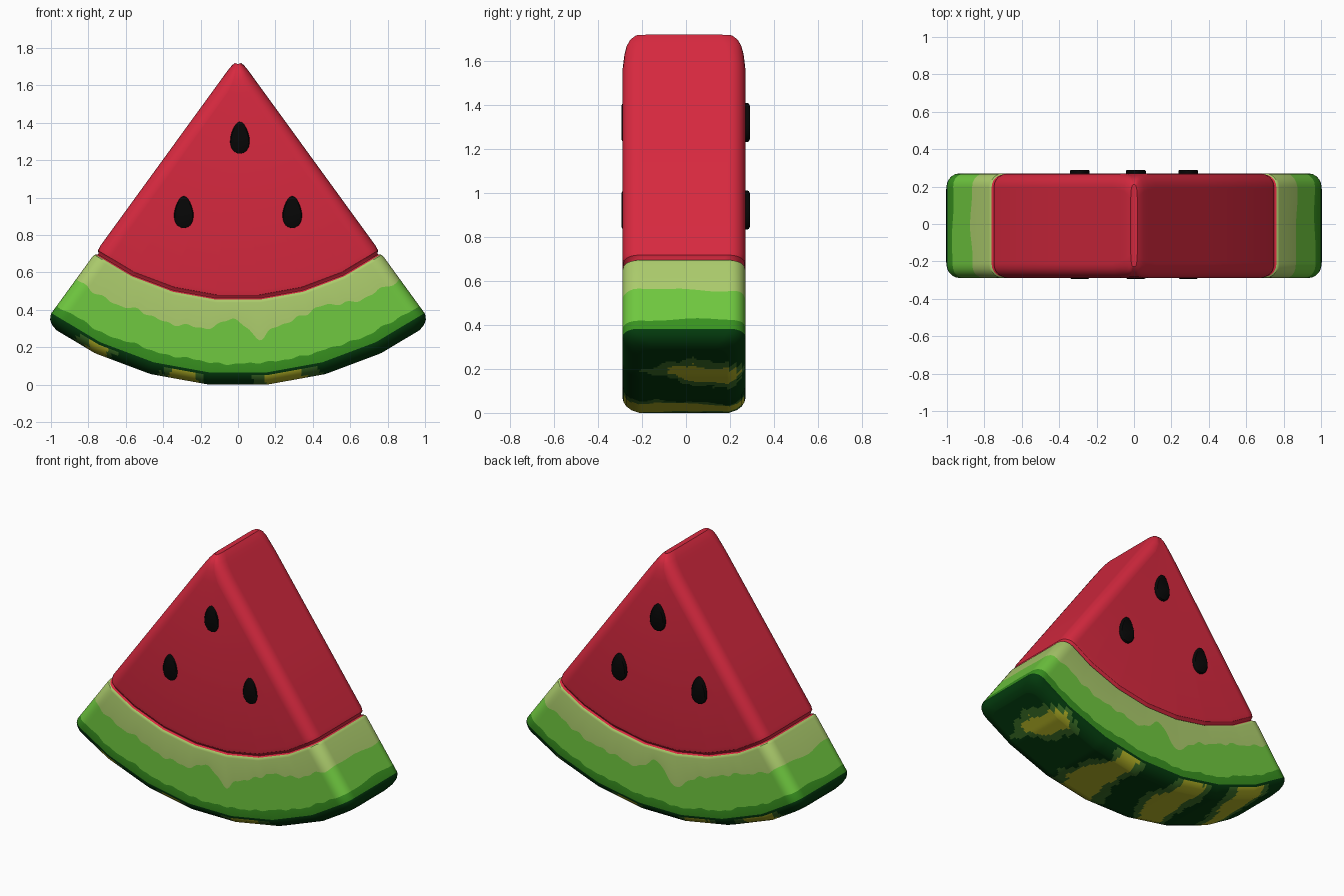
import bpy, bmesh
from math import sin, cos, pi, exp, radians, atan2, hypot

if "Cube" in bpy.data.objects:
    bpy.data.objects.remove(bpy.data.objects["Cube"])

TIP = 1.755                    # height of the wedge's sharp apex
HALF = radians(36)             # half opening angle
STEP = HALF / 3.5              # the rind arc has seven flat facets
DEPTH, MID_Y = 0.279, -0.009   # half thickness and its centre
ROUND = 0.07                   # rounding of the long edges
CORNER, LONG, ACROSS = 5, 140, 44
COLS = 2 * CORNER + LONG


def material(name, rgb):
    m = bpy.data.materials.new(name)
    m.use_nodes = True
    m.diffuse_color = (*rgb, 1)
    m.node_tree.nodes["Principled BSDF"].inputs["Base Color"].default_value = (*rgb, 1)
    return m


red = material("flesh red", (0.68, 0.022, 0.05))
pale = material("pale green", (0.41, 0.6, 0.15))
green = material("fresh green", (0.16, 0.58, 0.05))
leaf = material("deep green", (0.04, 0.29, 0.014))
dark = material("dark rind green", (0.001, 0.042, 0.004))
moss = material("moss green", (0.045, 0.16, 0.02))
olive = material("olive yellow", (0.46, 0.46, 0.02))
black = material("seed black", (0.002, 0.002, 0.002))


def finish(name, bm, mats):
    bmesh.ops.recalc_face_normals(bm, faces=bm.faces)
    mesh = bpy.data.meshes.new(name)
    bm.to_mesh(mesh)
    bm.free()
    for m in mats:
        mesh.materials.append(m)
    ob = bpy.data.objects.new(name, mesh)
    bpy.context.collection.objects.link(ob)
    bpy.ops.object.select_all(action='DESELECT')
    ob.select_set(True)
    bpy.context.view_layer.objects.active = ob
    bpy.ops.object.shade_smooth_by_angle(angle=radians(35))


def ragged(x, y):
    """Uneven painted edge, about -1 to 1."""
    return (0.3 * sin(7 * x + 3 * y + 2.4) + 0.3 * sin(19 * x - 8 * y)
            + 0.25 * sin(43 * x + 13 * y + 1) + 0.25 * sin(71 * x - 21 * y))


def bump(t, centre, width):
    return exp(-((t - centre) / width) ** 2)


def straight(x, y):
    return 0


def pale_edge(x, y):
    """Border of the pale band, the same on both faces seen head-on."""
    t = x if y < MID_Y else -x
    return (0.02 * ragged(x, y) - 0.08 * bump(t, -0.04, 0.08)
            + 0.05 * bump(t, 0.12, 0.05) - 0.05 * bump(t, 0.45, 0.22))


def deep_edge(x, y):
    return 0.012 * ragged(x, y)


def section(r, inset_u, inset_y, wobble):
    """Grid of points for a rounded rectangle bent round the apex at radius r."""
    length = r * HALF - inset_u
    cu = min(ROUND, 0.7 * length)
    row = []
    for i in range(CORNER + 1):
        a = i / CORNER * pi / 2
        row.append((-length + cu * (1 - cos(a)), ROUND * (1 - sin(a))))
    flat = length - cu
    middle = [(-flat + 2 * flat * i / LONG, 0) for i in range(1, LONG)]
    row = row + middle + [(-u, e) for u, e in reversed(row)]
    grid = []
    for u, e in row:
        phi = u / r
        facet = cos(STEP / 2) / cos((phi + STEP / 2) % STEP - STEP / 2)
        half = DEPTH - inset_y - e
        col = []
        for k in range(ACROSS + 1):
            y = MID_Y + half * (2 * k / ACROSS - 1)
            rr = r * facet + wobble(r * sin(phi), y)
            col.append((rr * sin(phi), y, TIP - rr * cos(phi)))
        grid.append(col)
    return grid


def loft(bm, levels):
    """Shell through the levels, closed over the last one."""
    last = COLS
    edge = [(j, 0) for j in range(last)] + [(last, k) for k in range(ACROSS)]
    edge += [(last - j, ACROSS) for j in range(last)]
    edge += [(0, ACROSS - k) for k in range(ACROSS)]
    before = None
    for r, iu, iy, wobble, slot in levels:
        grid = section(r, iu, iy, wobble)
        ring = {(j, k): bm.verts.new(grid[j][k]) for j, k in edge}
        if before:
            for a, b in zip(edge, edge[1:] + edge[:1]):
                f = bm.faces.new((before[a], before[b], ring[b], ring[a]))
                f.material_index = slot
        before = ring
    for j in range(last + 1):
        for k in range(ACROSS + 1):
            if (j, k) not in before:
                before[j, k] = bm.verts.new(grid[j][k])
    for j in range(last):
        for k in range(ACROSS):
            f = bm.faces.new((before[j, k], before[j + 1, k],
                              before[j + 1, k + 1], before[j, k + 1]))
            f.material_index = slot


# Flesh: from the groove above the rind up to the blunt tip
bm = bmesh.new()
flesh_levels = [(1.306, 0.007), (1.298, 0.018), (1.291, 0.015), (1.28, 0.004),
                (1.255, 0), (0.7, 0), (0.2, 0)]
tip_levels = [(0.13, 0, 0.008), (0.09, 0, 0.018), (0.06, 0.002, 0.035), (0.04, 0.007, 0.06)]
loft(bm, [(r, i, i, straight, 0) for r, i in flesh_levels]
     + [(r, iu, iy, straight, 0) for r, iu, iy in tip_levels])
finish("flesh", bm, [red])

# Rind: painted bands down the sides, striped underneath
bm = bmesh.new()
rind_levels = [(1.306, 0.007, straight, 0), (1.311, 0.002, straight, 0),
               (1.322, 0, straight, 0), (1.475, 0, pale_edge, 0),
               (1.645, 0, deep_edge, 1), (1.697, 0, straight, 2),
               (1.712, 0.004, straight, 3), (1.732, 0.016, straight, 3),
               (1.75, 0.04, straight, 3), (1.762, 0.075, straight, 3)]
loft(bm, [(r, i, i, wobble, slot) for r, i, wobble, slot in rind_levels])
for f in bm.faces:
    x, y, z = f.calc_center_median()
    if f.material_index == 3 and hypot(x, TIP - z) > 1.715:
        along = atan2(x, TIP - z) * 1.75
        for i, centre in enumerate((-0.76, -0.26, 0.27, 0.8)):
            width = 0.085 + 0.03 * sin(7 * y + 1.3 * i) + 0.025 * ragged(2 * x, 2 * y)
            if i == 3:       # the last stripe fades out towards both faces
                width += 0.02 - 0.16 * max(0, 0.03 - y) / 0.2 - 2 * max(0, y - 0.2)
            off = abs(along - centre - 0.03 * sin(9 * y + i)) - width
            if off < 0:
                f.material_index = 5
            elif off < 0.055 + 0.03 * ragged(y, 2 * x):
                f.material_index = 4
finish("rind", bm, [pale, green, leaf, dark, moss, olive])


# Seeds: flat teardrops with rounded rims, on both faces
def seed(name, x, y, z):
    bm = bmesh.new()
    sides, rings = 20, []
    for dy, s in ((-0.02, 0.88), (-0.016, 0.97), (-0.011, 1),
                  (0.011, 1), (0.016, 0.97), (0.02, 0.88)):
        ring = []
        for i in range(sides):
            t = 2 * pi * i / sides
            ring.append(bm.verts.new((x + s * 0.052 * sin(t) * (1 - 0.25 * cos(t)),
                                      y + dy, z + s * 0.088 * cos(t))))
        rings.append(ring)
    for a, b in zip(rings, rings[1:]):
        for i in range(sides):
            n = (i + 1) % sides
            bm.faces.new((a[i], a[n], b[n], b[i]))
    bm.faces.new(rings[0])
    bm.faces.new(rings[-1])
    finish(name, bm, [black])


for side, y in (("front", -0.273), ("back", 0.27)):
    for place, x, z in (("top", 0.01, 1.32), ("right", -0.29, 0.922), ("left", 0.29, 0.922)):
        seed(f"{side}_seed_{place}", x, y, z)
